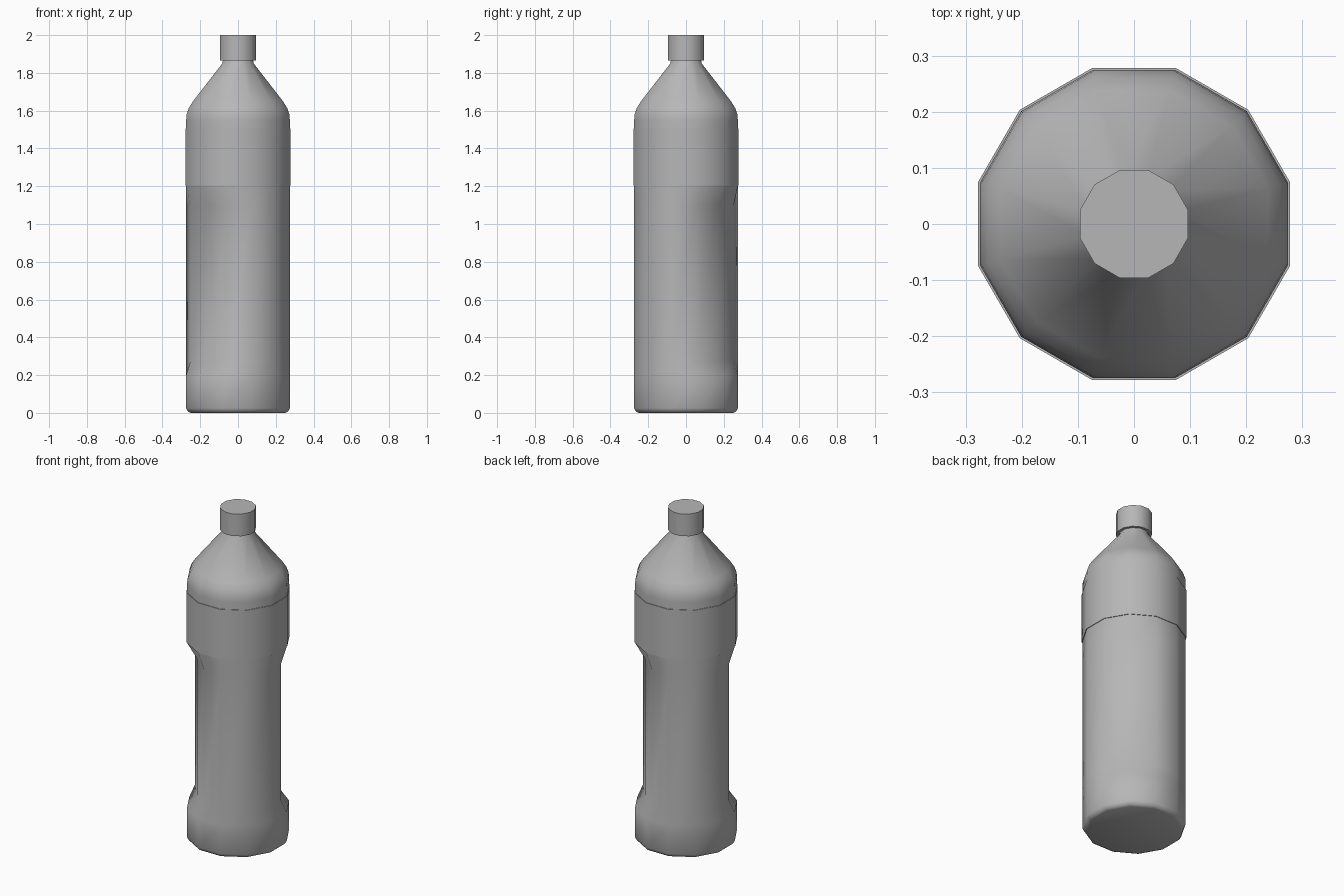
import bpy, bmesh, math
from mathutils import Vector

if "Cube" in bpy.data.objects:
    bpy.data.objects.remove(bpy.data.objects["Cube"])

SIDES = 12
C15 = math.cos(math.radians(15))

# Mid-grey plastic
grey = bpy.data.materials.new("grey_plastic")
grey.diffuse_color = (0.47, 0.47, 0.47, 1)
grey.use_nodes = True
grey.node_tree.nodes["Principled BSDF"].inputs["Base Color"].default_value = grey.diffuse_color


def lathe(name, profile, close_ends=True, smooth=40, grip=None):
    """Stack 12-sided rings; profile holds (flat-to-flat half width, z)."""
    bm = bmesh.new()
    rings = []
    for i, (half, z) in enumerate(profile):
        ring = []
        for k in range(SIDES):
            a = math.radians(15 + 30 * k)
            p = Vector((math.cos(a), math.sin(a), 0)) * (half / C15)
            if grip and i in grip:
                p = press(p)
            ring.append(bm.verts.new((p.x, p.y, z)))
        rings.append(ring)
    pairs = list(zip(rings, rings[1:]))
    if not close_ends:
        pairs.append((rings[-1], rings[0]))
    for lo, hi in pairs:
        for k in range(SIDES):
            n = (k + 1) % SIDES
            bm.faces.new((lo[k], lo[n], hi[n], hi[k]))
    if close_ends:
        bm.faces.new(rings[0][::-1])
        bm.faces.new(rings[-1])
    bmesh.ops.recalc_face_normals(bm, faces=bm.faces)
    mesh = bpy.data.meshes.new(name)
    bm.to_mesh(mesh)
    bm.free()
    mesh.materials.append(grey)
    ob = bpy.data.objects.new(name, mesh)
    bpy.context.collection.objects.link(ob)
    bpy.ops.object.select_all(action='DESELECT')
    ob.select_set(True)
    bpy.context.view_layer.objects.active = ob
    bpy.ops.object.shade_smooth_by_angle(angle=math.radians(smooth))
    return ob


def press(p):
    """Push the two opposite diagonal sides inward for the hand grip."""
    d = Vector((1, 1, 0)).normalized()
    along = p.dot(d)
    if abs(along) < 0.2:
        return p
    depth = 0.056 if abs(along) > 0.27 else 0.031
    return p - d * math.copysign(depth, along)


# Bottle body with grip recesses, shoulder and neck
lathe("bottle_body", [
    (0.250, 0.0), (0.265, 0.007), (0.2745, 0.025), (0.2745, 0.20),
    (0.2745, 0.27), (0.2745, 1.10), (0.2745, 1.20), (0.2745, 1.55),
    (0.272, 1.58), (0.260, 1.615), (0.238, 1.65), (0.083, 1.85),
    (0.078, 1.88)], grip={4, 5})

# Raised label band
lathe("label_band", [
    (0.268, 1.203), (0.278, 1.203), (0.278, 1.505), (0.268, 1.505)],
    close_ends=False)

# Screw cap
lathe("cap", [(0.096, 1.866), (0.096, 2.0)])
